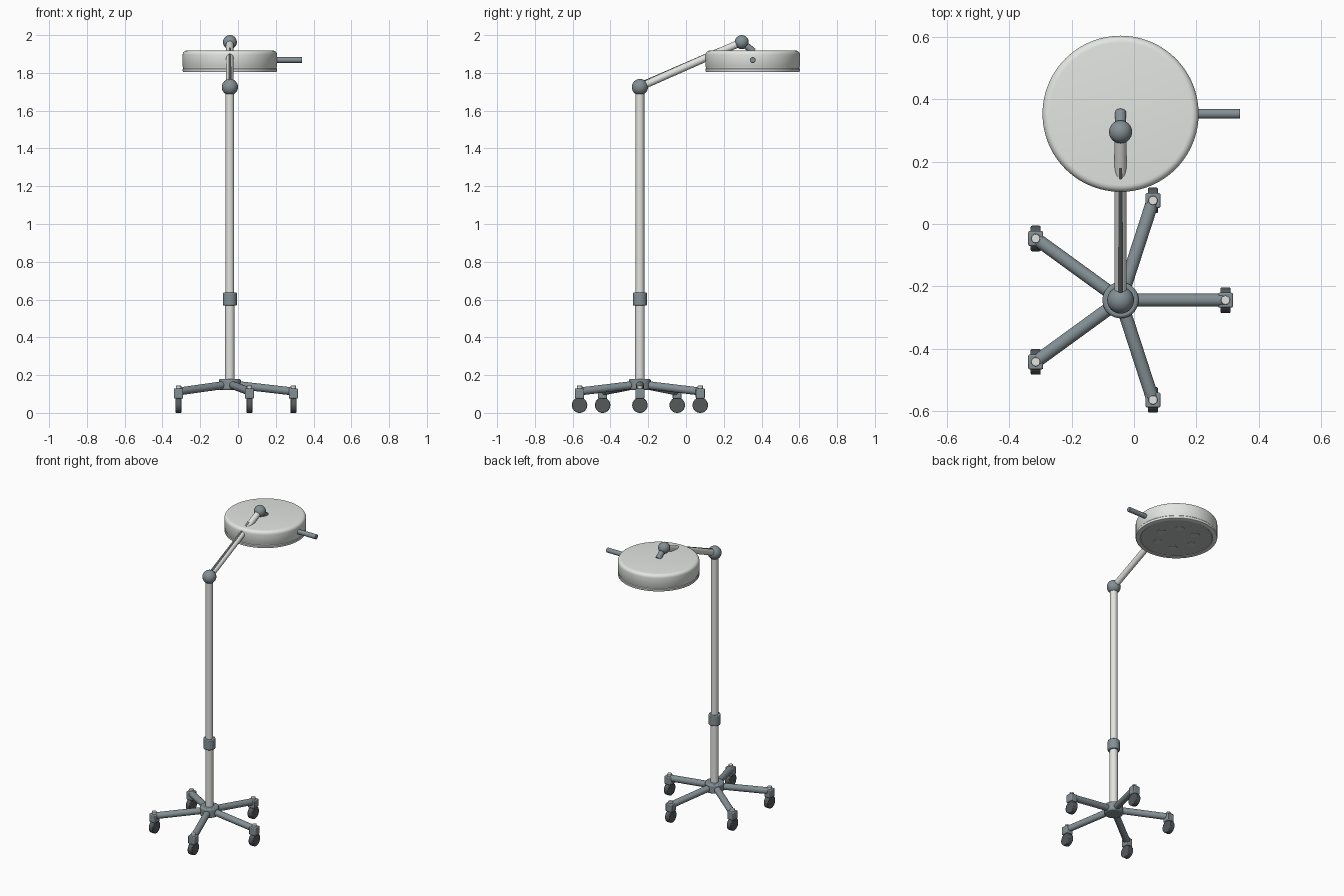
import bpy, bmesh, math
from mathutils import Vector, Matrix

if "Cube" in bpy.data.objects:
    bpy.data.objects.remove(bpy.data.objects["Cube"], do_unlink=True)


def material(name, r, g, b):
    m = bpy.data.materials.new(name)
    m.use_nodes = True
    m.diffuse_color = (r, g, b, 1)
    m.node_tree.nodes["Principled BSDF"].inputs["Base Color"].default_value = (r, g, b, 1)
    return m


SHELL = material("pale grey enamel", 0.76, 0.79, 0.75)
POLE = material("light satin metal", 0.76, 0.77, 0.74)
STEEL = material("blue grey steel", 0.23, 0.28, 0.30)
RUBBER = material("dark rubber", 0.09, 0.10, 0.105)
FACE = material("lamp face grey", 0.50, 0.51, 0.51)
LENS = material("lens grey", 0.56, 0.57, 0.56)


def finish(name, bm, mat, bevel=0):
    bmesh.ops.recalc_face_normals(bm, faces=bm.faces)
    mesh = bpy.data.meshes.new(name)
    bm.to_mesh(mesh)
    bm.free()
    mesh.materials.append(mat)
    mesh.shade_smooth()
    mesh.set_sharp_from_angle(angle=math.radians(35))
    ob = bpy.data.objects.new(name, mesh)
    bpy.context.collection.objects.link(ob)
    if bevel:
        mod = ob.modifiers.new("bevel", "BEVEL")
        mod.width, mod.segments, mod.limit_method = bevel, 2, "ANGLE"
    return ob


def rod(name, start, end, radius, mat, bevel=0, sides=32):
    a, b = Vector(start), Vector(end)
    d = b - a
    bm = bmesh.new()
    bmesh.ops.create_cone(bm, cap_ends=True, segments=sides, radius1=radius,
                          radius2=radius, depth=d.length)
    turn = d.to_track_quat("Z", "Y").to_matrix().to_4x4()
    bm.transform(Matrix.Translation((a + b) / 2) @ turn)
    return finish(name, bm, mat, bevel)


def ball(name, centre, radius, mat):
    bm = bmesh.new()
    bmesh.ops.create_uvsphere(bm, u_segments=32, v_segments=16, radius=radius)
    bm.transform(Matrix.Translation(centre))
    return finish(name, bm, mat)


def box(name, centre, size, mat, bevel):
    bm = bmesh.new()
    bmesh.ops.create_cube(bm, size=1)
    bm.transform(Matrix.Translation(centre) @ Matrix.Diagonal((*size, 1)))
    return finish(name, bm, mat, bevel)


def lathe(name, profile, centre, mat, sides=64):
    bm = bmesh.new()
    vs = [bm.verts.new((r, 0, z)) for r, z in profile]
    es = [bm.edges.new(pair) for pair in zip(vs, vs[1:])]
    bmesh.ops.spin(bm, geom=vs + es, axis=(0, 0, 1), cent=(0, 0, 0),
                   angle=math.tau, steps=sides, use_duplicate=False)
    bmesh.ops.remove_doubles(bm, verts=bm.verts, dist=0.0001)
    bm.transform(Matrix.Translation(centre))
    return finish(name, bm, mat)


X, Y = -0.043, -0.244          # column axis
elbow = Vector((X, Y, 1.725))
wrist = Vector((X, 0.295, 1.963))
lamp = Vector((X, 0.353, 0))

# Base: hub, five legs and parallel casters
rod("base_hub", (X, Y, 0.12), (X, Y, 0.18), 0.058, STEEL, 0.008, 48)
for i in range(5):
    a = i * math.tau / 5
    c, s = math.cos(a), math.sin(a)
    cx, cy = X + 0.336 * c, Y + 0.336 * s
    rod(f"leg_{i + 1}", (X, Y, 0.152), (X + 0.33 * c, Y + 0.33 * s, 0.114), 0.021, STEEL)
    box(f"caster_yoke_{i + 1}", (cx, cy, 0.103), (0.048, 0.048, 0.054), STEEL, 0.005)
    rod(f"caster_pin_{i + 1}", (cx, cy, 0.11), (cx, cy, 0.144), 0.0145, POLE, 0.002, 20)
    rod(f"caster_wheel_{i + 1}", (cx - 0.016, cy, 0.041), (cx + 0.016, cy, 0.041),
        0.041, RUBBER, 0.004)

# Telescopic column with clamp collar
rod("lower_column", (X, Y, 0.15), (X, Y, 0.6), 0.025, POLE)
rod("upper_column", (X, Y, 0.58), (X, Y, 1.72), 0.023, POLE)
rod("height_collar", (X, Y, 0.568), (X, Y, 0.637), 0.037, STEEL, 0.005)

# Arm: elbow, boom with a cable sinking into its top, wrist and lamp stem
ball("elbow_joint", elbow, 0.043, STEEL)
rod("boom", elbow, wrist, 0.0195, POLE)
up = (wrist - elbow).normalized().cross(Vector((-1, 0, 0)))
up = up if up.z > 0 else -up
rod("boom_cable", elbow + up * 0.0145, elbow.lerp(wrist, 0.80) + up * 0.0115,
    0.009, RUBBER, 0, 16)
ball("wrist_joint", wrist, 0.037, STEEL)
rod("lamp_stem", wrist, (X, 0.358, 1.912), 0.018, STEEL)

# Lamp housing: domed edge, shallow seam and lower rim around a recessed face
edge = [(0.228 + 0.022 * math.sin(t), 1.896 + 0.022 * math.cos(t))
        for t in (k * math.pi / 12 for k in range(7))]
lathe("lamp_housing", [(0, 1.918)] + edge + [
    (0.25, 1.834), (0.247, 1.829), (0.247, 1.824), (0.25, 1.820),
    (0.25, 1.811), (0.248, 1.806), (0.243, 1.804),
    (0.222, 1.804), (0.219, 1.809), (0, 1.809)], lamp, SHELL, 96)
rod("lamp_face", lamp + Vector((0, 0, 1.806)), lamp + Vector((0, 0, 1.815)),
    0.219, FACE, 0, 96)
for i in range(6):
    a = i * math.tau / 6
    p = lamp + Vector((0.12 * math.cos(a), 0.12 * math.sin(a), 1.804))
    rod(f"lens_{i + 1}", p, p + Vector((0, 0, 0.006)), 0.027, LENS)

# Side handle
rod("side_handle", (X + 0.2, lamp.y, 1.868), (0.34, lamp.y, 1.868), 0.0155, STEEL, 0.002)
